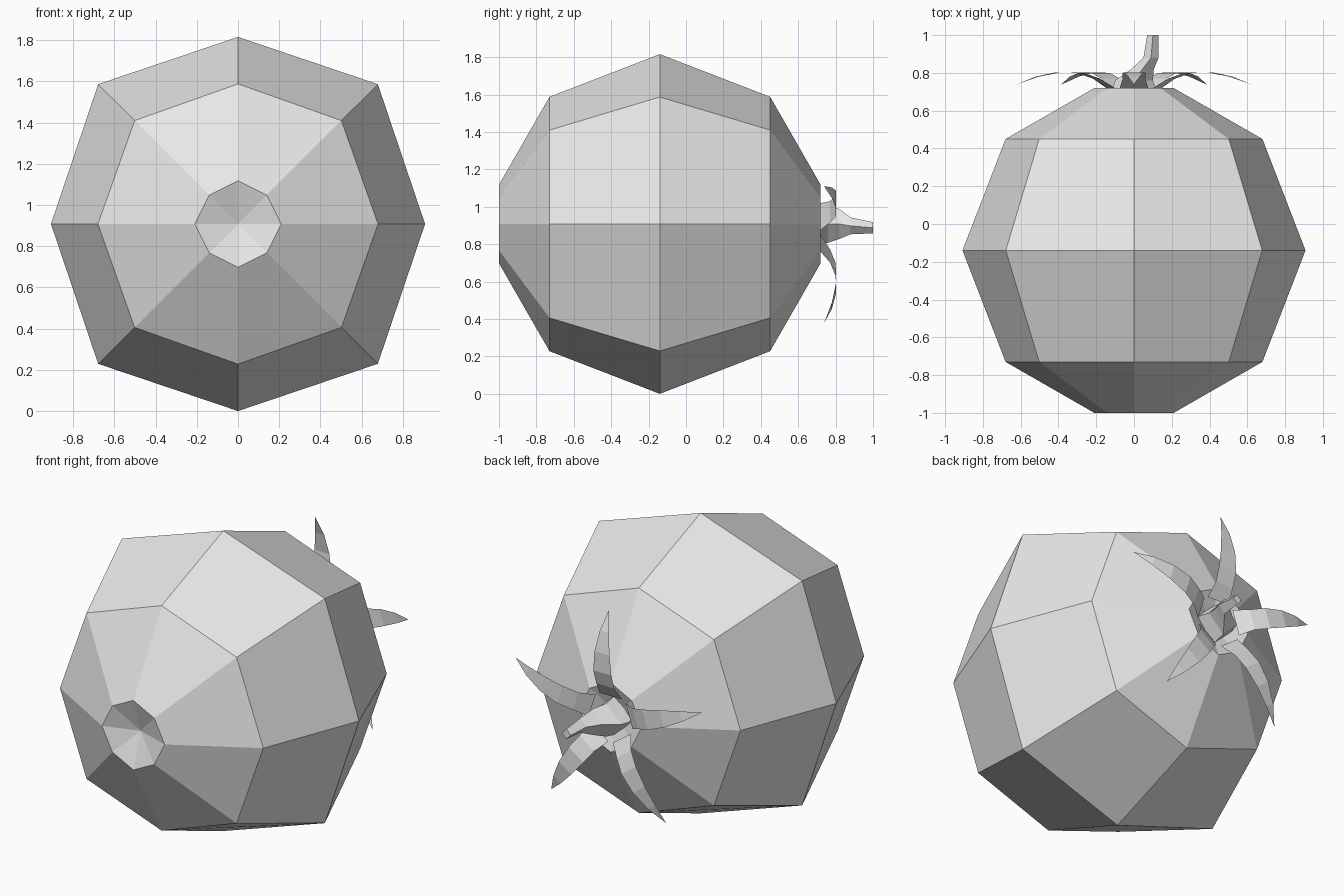
import bpy, bmesh, math
from mathutils import Vector

cube = bpy.data.objects.get("Cube")
if cube:
    bpy.data.objects.remove(cube, do_unlink=True)

CZ = 0.908  # height of the fruit's axis, which runs along y

grey = bpy.data.materials.new("light_grey")
grey.use_nodes = True
grey.diffuse_color = (0.8, 0.8, 0.8, 1)
grey.node_tree.nodes["Principled BSDF"].inputs["Base Color"].default_value = (0.8, 0.8, 0.8, 1)


def finish(name, bm):
    mesh = bpy.data.meshes.new(name)
    bm.to_mesh(mesh)
    bm.free()
    mesh.materials.append(grey)
    obj = bpy.data.objects.new(name, mesh)
    bpy.context.collection.objects.link(obj)
    return obj


def bridge(bm, rings):
    for a, b in zip(rings, rings[1:]):
        n = len(a)
        for i in range(n):
            j = (i + 1) % n
            bm.faces.new((a[i], a[j], b[j], b[i]))


# Fruit body: eight-sided rings, with a dimple at each end
bm = bmesh.new()
rings = []
for y, axis_r, diag_r in [(-1, 0.21, 0.198), (-0.73, 0.68, 0.71), (-0.14, 0.908, 0.96),
                          (0.45, 0.68, 0.71), (0.72, 0.21, 0.198)]:
    ring = []
    for i in range(8):
        a = i * math.pi / 4
        r = diag_r if i % 2 else axis_r
        ring.append(bm.verts.new((r * math.cos(a), y, CZ + r * math.sin(a))))
    rings.append(ring)
bridge(bm, rings)
for ring, y in ((rings[0], -0.93), (rings[-1], 0.65)):
    pit = bm.verts.new((0, y, CZ))
    for i in range(8):
        bm.faces.new((ring[i], ring[(i + 1) % 8], pit))
bmesh.ops.recalc_face_normals(bm, faces=bm.faces)
finish("fruit_body", bm)

# Stem: bent, tapering, four-sided with edges on the axes
bm = bmesh.new()
rings = []
for x, y, z, half_x, half_z in [(0, 0.67, 0, 0.13, 0.12), (0, 0.76, 0, 0.1, 0.1),
                                (0.045, 0.82, 0, 0.06, 0.08), (0.09, 0.88, -0.01, 0.04, 0.045),
                                (0.1, 1, -0.02, 0.03, 0.03)]:
    rings.append([bm.verts.new((x + half_x * c, y, CZ + z + half_z * s))
                  for c, s in ((1, 0), (0, 1), (-1, 0), (0, -1))])
bridge(bm, rings)
bm.faces.new(rings[0])
bm.faces.new(rings[-1])
bmesh.ops.recalc_face_normals(bm, faces=bm.faces)
finish("stem", bm)

# Sepals: five thin arched leaves, one pointing straight up
profile = [(0.13, 0.72, 0.075), (0.21, 0.77, 0.06), (0.3, 0.8, 0.06),
           (0.42, 0.803, 0.05), (0.54, 0.78, 0.03)]
for k in range(5):
    a = math.pi / 2 + k * math.tau / 5
    out = Vector((math.cos(a), 0, math.sin(a)))
    side = Vector((-math.sin(a), 0, math.cos(a)))
    bm = bmesh.new()
    rows = []
    for r, y, half in profile:
        mid = out * r + Vector((0, y, CZ))
        rows.append([bm.verts.new(mid + side * half), bm.verts.new(mid - side * half)])
    for (a0, a1), (b0, b1) in zip(rows, rows[1:]):
        bm.faces.new((a0, b0, b1, a1))
    tip = bm.verts.new(out * 0.655 + Vector((0, 0.738, CZ)))
    bm.faces.new((rows[-1][0], tip, rows[-1][1]))
    bm.normal_update()
    if sum(f.normal.y for f in bm.faces) < 0:
        bmesh.ops.reverse_faces(bm, faces=bm.faces)
    finish(f"sepal_{k + 1}", bm)
